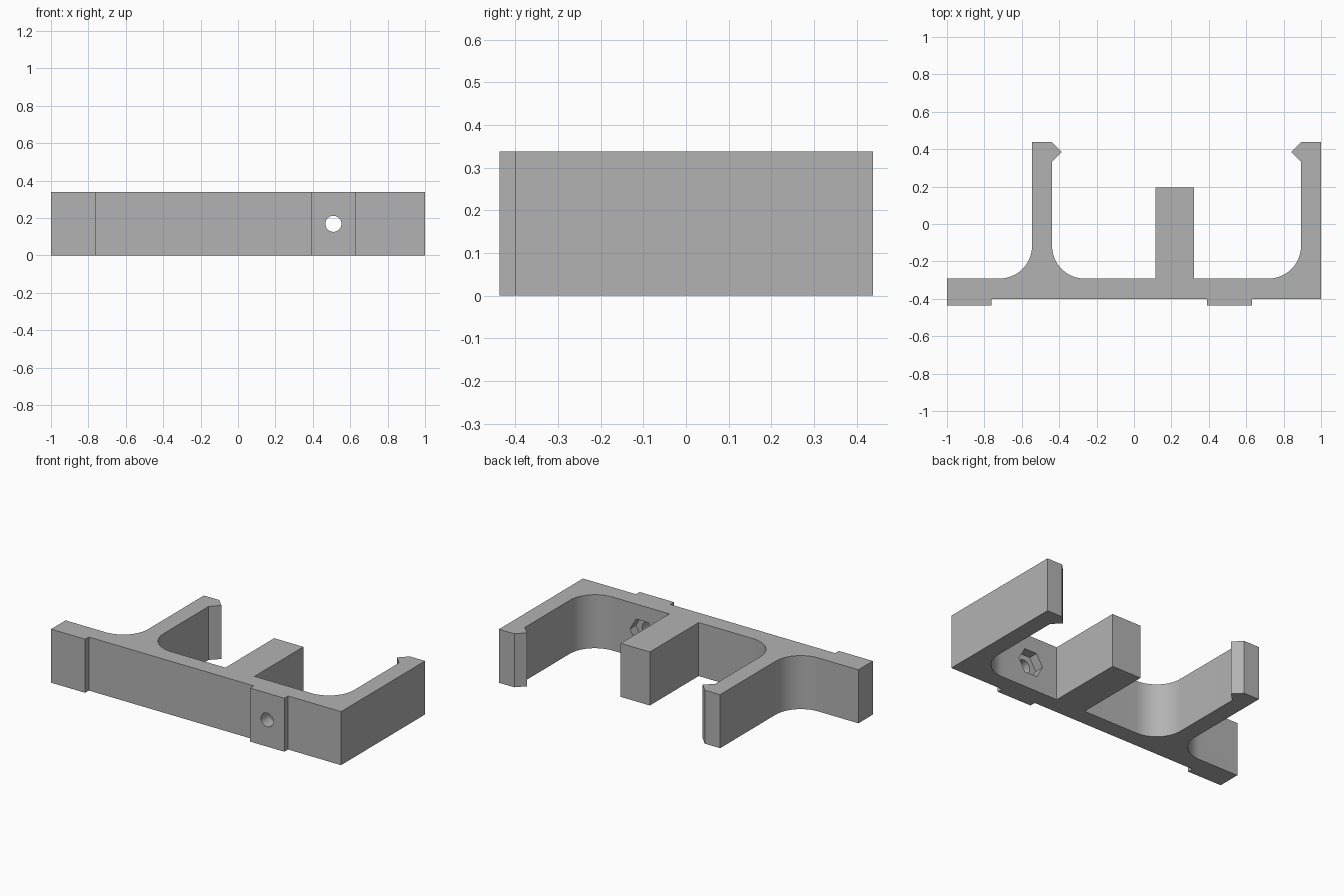
import bpy
import bmesh
from math import cos, sin, pi, radians
from mathutils import Matrix

if "Cube" in bpy.data.objects:
    bpy.data.objects.remove(bpy.data.objects["Cube"])

HEIGHT = 0.338
FRONT, PAD, BACK, TIP = -0.4, -0.437, -0.292, 0.438
RADIUS = 0.175
SCREWS = (-0.86, 0.51)

grey = bpy.data.materials.new("plain_grey")
grey.use_nodes = True
colour = (0.45, 0.45, 0.45, 1)
grey.diffuse_color = colour
grey.node_tree.nodes["Principled BSDF"].inputs["Base Color"].default_value = colour


def make_object(name, bm):
    bmesh.ops.recalc_face_normals(bm, faces=bm.faces)
    mesh = bpy.data.meshes.new(name)
    bm.to_mesh(mesh)
    bm.free()
    mesh.materials.append(grey)
    obj = bpy.data.objects.new(name, mesh)
    bpy.context.collection.objects.link(obj)
    return obj


def fillet(wall_x, side, steps=16):
    """Inside corner from the plate's back face up to an arm wall.
    side is the direction from the wall towards the open plate."""
    cx, cy = wall_x + side * RADIUS, BACK + RADIUS
    return [(cx - side * RADIUS * sin(a), cy - RADIUS * cos(a))
            for a in (pi / 2 * i / steps for i in range(steps + 1))]


def hook(wall_x, side):
    """Snap barb at the end of an arm, listed from its root to the arm tip."""
    return [(wall_x, 0.333), (wall_x + side * 0.052, 0.385), (wall_x, TIP)]


def cutter(name, x, y0, y1, radius, sides):
    bm = bmesh.new()
    bmesh.ops.create_cone(bm, cap_ends=True, segments=sides, radius1=radius,
                          radius2=radius, depth=y1 - y0)
    # one corner of the prism points along x
    spin = Matrix.Rotation(pi / 2, 4, 'X') @ Matrix.Rotation(pi / 2, 4, 'Z')
    bm.transform(Matrix.Translation((x, (y0 + y1) / 2, HEIGHT / 2)) @ spin)
    obj = make_object(name, bm)
    obj.hide_render = True
    return obj


# Bracket outline: front edge with two raised pads, then arms and post
outline = [(-1, PAD), (-0.762, PAD), (-0.762, FRONT),
           (0.39, FRONT), (0.39, PAD), (0.63, PAD), (0.63, FRONT), (1, FRONT)]
outline += [(1, TIP)] + hook(0.893, -1)[::-1] + fillet(0.893, -1)[::-1]
outline += [(0.32, BACK), (0.32, 0.195), (0.116, 0.195), (0.116, BACK)]
outline += fillet(-0.438, 1) + hook(-0.438, 1)
outline += [(-0.545, TIP)] + fillet(-0.545, -1)[::-1] + [(-1, BACK)]

bm = bmesh.new()
face = bm.faces.new([bm.verts.new((x, y, 0)) for x, y in outline])
top = bmesh.ops.extrude_face_region(bm, geom=[face])["geom"]
bmesh.ops.translate(bm, vec=(0, 0, HEIGHT),
                    verts=[v for v in top if isinstance(v, bmesh.types.BMVert)])
bracket = make_object("clip_bracket", bm)

# Screw holes with hexagonal nut pockets on the back
cutters = []
for x in SCREWS:
    cutters.append(cutter("screw_hole_cutter", x, -0.6, -0.1, 0.043, 32))
    cutters.append(cutter("nut_pocket_cutter", x, BACK - 0.06, BACK + 0.04, 0.086, 6))

bpy.ops.object.select_all(action='DESELECT')
bracket.select_set(True)
bpy.context.view_layer.objects.active = bracket
for tool in cutters:
    mod = bracket.modifiers.new("cut", 'BOOLEAN')
    mod.operation = 'DIFFERENCE'
    mod.solver = 'EXACT'
    mod.object = tool
    bpy.ops.object.modifier_apply(modifier=mod.name)
    bpy.data.objects.remove(tool)

bpy.ops.object.shade_smooth_by_angle(angle=radians(30))
